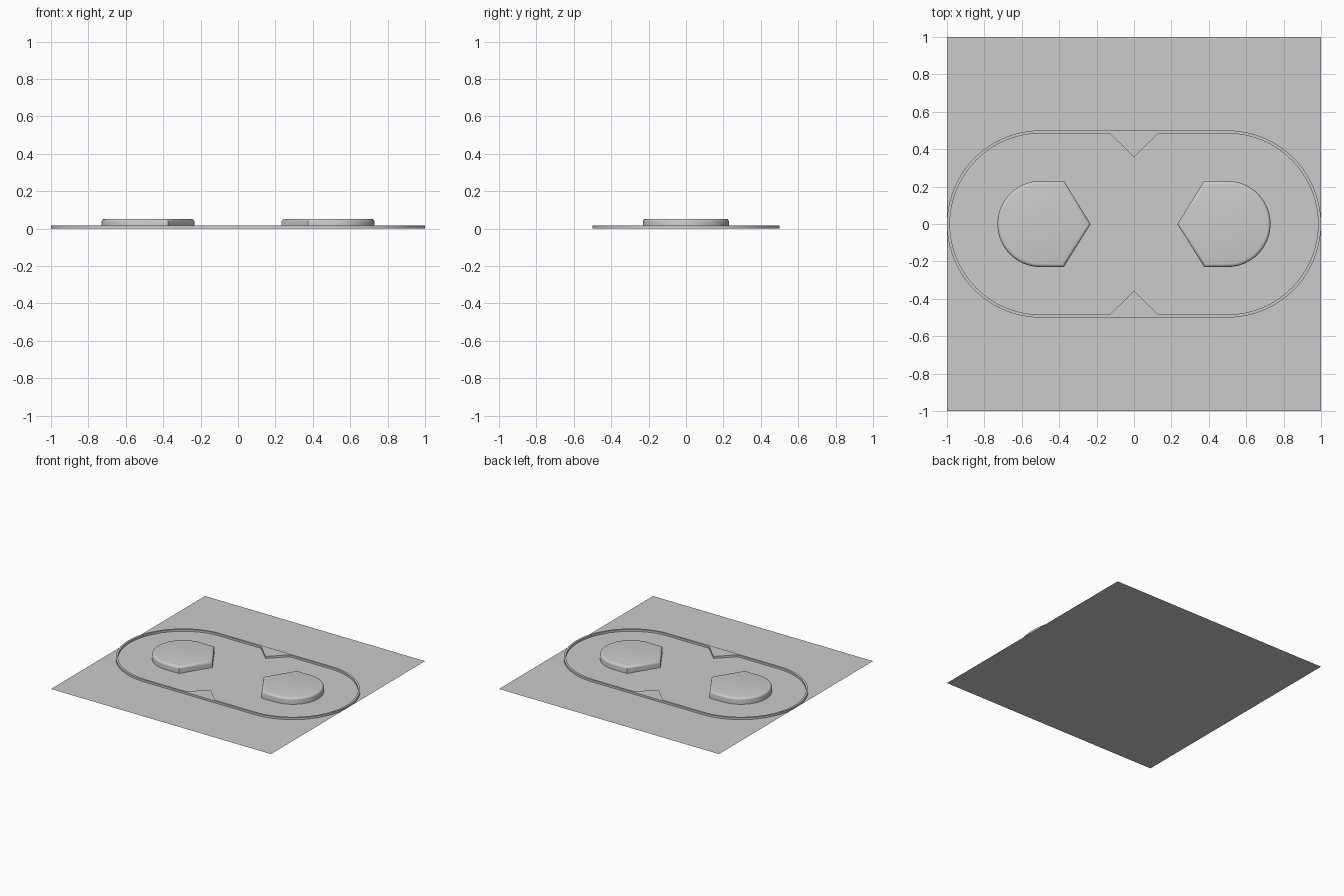
import bpy, bmesh
from math import pi, cos, sin

if "Cube" in bpy.data.objects:
    bpy.data.objects.remove(bpy.data.objects["Cube"])

def finish(bm, name):
    bmesh.ops.recalc_face_normals(bm, faces=bm.faces)
    mesh = bpy.data.meshes.new(name)
    bm.to_mesh(mesh)
    bm.free()
    ob = bpy.data.objects.new(name, mesh)
    bpy.context.collection.objects.link(ob)
    bpy.context.view_layer.objects.active = ob
    ob.select_set(True)
    bpy.ops.object.shade_smooth_by_angle(angle=0.6)
    ob.select_set(False)
    return ob

def arc(cx, r, a0, a1, n):
    return [(cx + r * cos(a0 + (a1 - a0) * i / n), r * sin(a0 + (a1 - a0) * i / n))
            for i in range(n + 1)]

def track(r, tip):
    """Stadium outline with three extra points on each long side (for the wedges)."""
    return (arc(0.5, r, -pi / 2, pi / 2, 48) + [(0.13, r), (0, tip), (-0.13, r)]
            + arc(-0.5, r, pi / 2, 3 * pi / 2, 48) + [(-0.13, -r), (0, -tip), (0.13, -r)])

# Base sheet (zero thickness)
bpy.ops.mesh.primitive_plane_add(size=2)
bpy.context.object.name = "base_sheet"

# Raised border with pointed wedges at the middle of each long side
H = 0.016
bm = bmesh.new()
outer, inner = track(0.5, 0.5), track(0.484, 0.358)
rings = [[bm.verts.new((x, y, z)) for x, y in pts]
         for pts, z in ((outer, 0), (outer, H), (inner, H), (inner, 0))]
n = len(outer)
for a, b in zip(rings, rings[1:]):
    for i in range(n):
        j = (i + 1) % n
        bm.faces.new((a[i], a[j], b[j], b[i]))
finish(bm, "border_rim")

# Two raised pads: round outer end, pointed inner end, softened top edge
def pad(side, name):
    R, TOP = 0.23, 0.053
    pts = arc(-0.5, R, pi / 2, 3 * pi / 2, 40) + [(-0.375, -R), (-0.232, 0), (-0.375, R)]
    bm = bmesh.new()
    base = bm.faces.new([bm.verts.new((-side * x, y, 0)) for x, y in pts])
    ext = bmesh.ops.extrude_face_region(bm, geom=[base])["geom"]
    top = [v for v in ext if isinstance(v, bmesh.types.BMVert)]
    bmesh.ops.translate(bm, verts=top, vec=(0, 0, TOP))
    edges = [e for e in bm.edges if all(v.co.z > TOP / 2 for v in e.verts)]
    bmesh.ops.bevel(bm, geom=edges, offset=0.018, segments=4, profile=0.5, affect='EDGES')
    finish(bm, name)

pad(-1, "left_pad")
pad(1, "right_pad")
